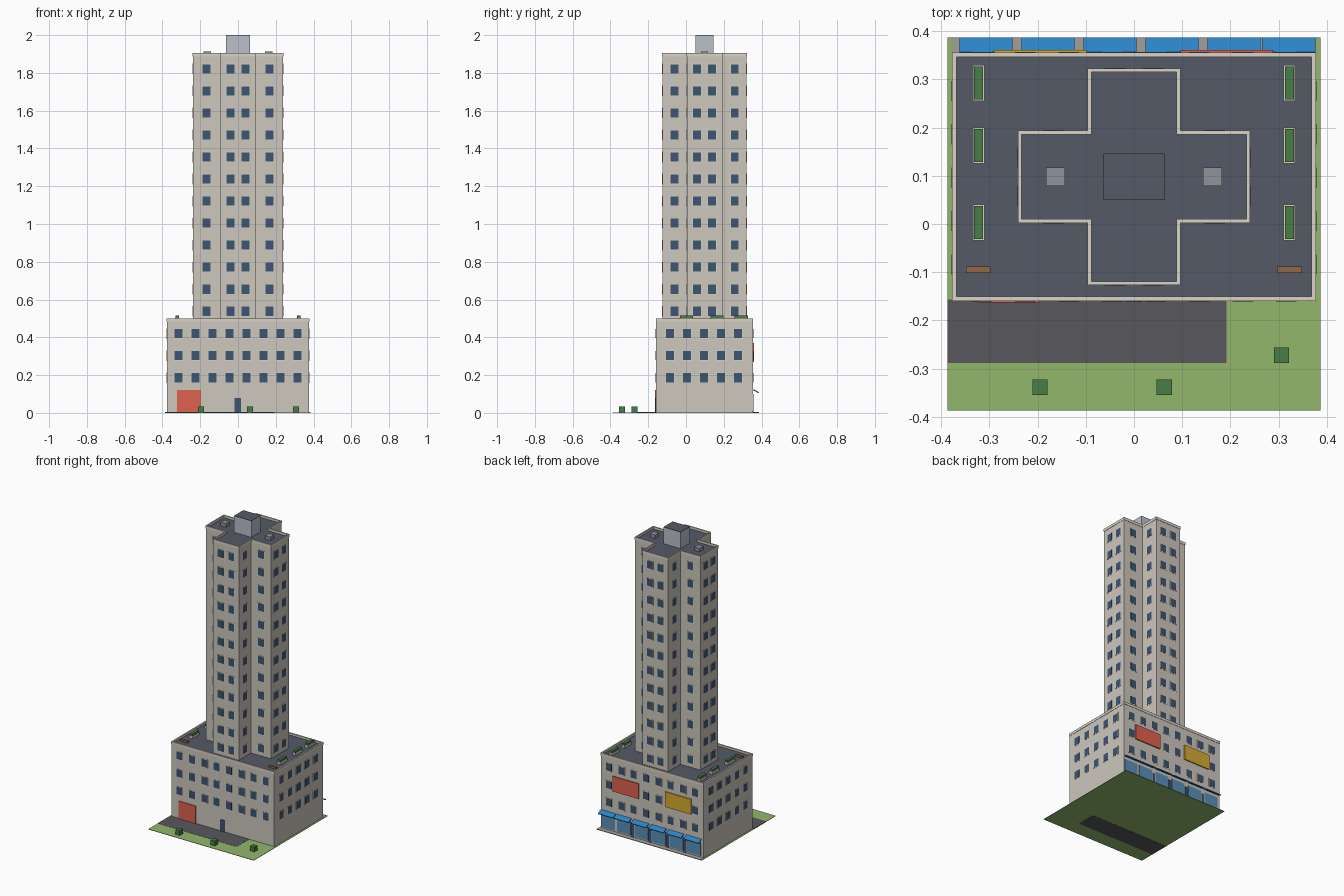
import bpy, bmesh, math
from mathutils import Matrix, Vector

if "Cube" in bpy.data.objects:
    bpy.data.objects.remove(bpy.data.objects["Cube"])

CY = 0.098        # centre of the building in y
FLOOR = 0.1167    # storey height


def mat(name, r, g, b):
    m = bpy.data.materials.new(name)
    m.diffuse_color = [(c / 255) ** 2.2 for c in (r, g, b)] + [1]
    m.use_nodes = True
    m.node_tree.nodes["Principled BSDF"].inputs["Base Color"].default_value = m.diffuse_color
    return m


WALL = mat("wall", 204, 198, 188)
TRIM = mat("trim", 218, 210, 198)
ROOF = mat("roof", 84, 90, 102)
PANE = mat("pane", 62, 86, 112)
GRASS = mat("grass", 146, 182, 108)
ROAD = mat("road", 88, 88, 94)
PAVE = mat("pavement", 160, 158, 154)
HEDGE = mat("hedge", 74, 124, 72)
RED = mat("red", 222, 98, 80)
YELLOW = mat("yellow", 214, 170, 52)
BLUE = mat("awning_blue", 46, 130, 196)
GLASS = mat("shop_glass", 92, 142, 184)
WOOD = mat("wood", 142, 104, 72)
METAL = mat("metal", 142, 146, 152)
HOUSE = mat("plant_room", 186, 192, 202)


def finish(name, bm, m):
    bmesh.ops.recalc_face_normals(bm, faces=bm.faces)
    me = bpy.data.meshes.new(name)
    bm.to_mesh(me)
    bm.free()
    me.materials.append(m)
    ob = bpy.data.objects.new(name, me)
    bpy.context.collection.objects.link(ob)
    return ob


def boxes(name, m, items, tilt=0):
    """items: (x0, x1, y0, y1, z0, z1); tilt rotates each about its own x axis"""
    bm = bmesh.new()
    for x0, x1, y0, y1, z0, z1 in items:
        c = Vector(((x0 + x1) / 2, (y0 + y1) / 2, (z0 + z1) / 2))
        M = (Matrix.Translation(c) @ Matrix.Rotation(tilt, 4, 'X')
             @ Matrix.Diagonal((x1 - x0, y1 - y0, z1 - z0, 1)))
        bmesh.ops.create_cube(bm, size=1, matrix=M)
    return finish(name, bm, m)


def prism(name, m, pts, z0, z1):
    bm = bmesh.new()
    f = bm.faces.new([bm.verts.new((x, y, z0)) for x, y in pts])
    r = bmesh.ops.extrude_face_region(bm, geom=[f])
    vs = [v for v in r["geom"] if isinstance(v, bmesh.types.BMVert)]
    bmesh.ops.translate(bm, verts=vs, vec=(0, 0, z1 - z0))
    return finish(name, bm, m)


def ring(name, m, outer, inner, z0, z1):
    bm = bmesh.new()
    loops = [[bm.verts.new((x, y, z)) for x, y in pts]
             for pts, z in ((outer, z0), (outer, z1), (inner, z1), (inner, z0))]
    n = len(outer)
    for k in range(4):
        a, b = loops[k], loops[(k + 1) % 4]
        for i in range(n):
            j = (i + 1) % n
            bm.faces.new((a[i], a[j], b[j], b[i]))
    return finish(name, bm, m)


def rect(d=0):
    x, y = 0.376 + d, 0.256 + d
    return [(-x, CY - y), (x, CY - y), (x, CY + y), (-x, CY + y)]


def cross(d=0):
    a, b, w = 0.239 + d, 0.223 + d, 0.094 + d
    p = [(a, -w), (a, w), (w, w), (w, b), (-w, b), (-w, w),
         (-a, w), (-a, -w), (-w, -w), (-w, -b), (w, -b), (w, -w)]
    return [(x, CY + y) for x, y in p]


# ground, road, rear pavement
G = 0.387
boxes("ground", GRASS, [(-G, G, -G, G, 0.0006, 0.003)])
boxes("road", ROAD, [(-G, 0.192, -0.288, -0.157, 0, 0.004)])
boxes("rear_pavement", PAVE, [(-0.378, 0.378, 0.353, G, 0.002, 0.004)])

# podium and tower with roofs and parapets
prism("podium", WALL, rect(), 0.002, 0.484)
prism("podium_roof", ROOF, rect(-0.004), 0.483, 0.487)
ring("podium_parapet", TRIM, rect(0.002), rect(-0.008), 0.483, 0.5)
prism("tower", WALL, cross(), 0.484, 1.888)
prism("tower_roof", ROOF, cross(-0.004), 1.886, 1.89)
ring("tower_parapet", TRIM, cross(0.002), cross(-0.006), 1.887, 1.905)

# plant room and vents on the tower roof
boxes("plant_room", HOUSE, [(-0.063, 0.063, CY - 0.048, CY + 0.048, 1.889, 1.998)])
boxes("plant_room_roof", ROOF, [(-0.063, 0.063, CY - 0.048, CY + 0.048, 1.998, 2.0)])
boxes("roof_vents", METAL, [(s * 0.163 - 0.0195, s * 0.163 + 0.0195, CY - 0.0195,
                             CY + 0.0195, 1.889, 1.913) for s in (-1, 1)])

# windows: list of (x, y, z, faces along x?)
wins = []
rows = [0.538 + FLOOR * i for i in range(12)]
for s in (-1, 1):
    for t in (-1, 1):
        for z in rows:
            wins += [(t * 0.04, CY + s * 0.223, z, False),    # arm ends
                     (s * 0.239, CY + t * 0.04, z, True),
                     (t * 0.1675, CY + s * 0.094, z, False),  # inner corners
                     (s * 0.094, CY + t * 0.16, z, True)]
    for z in [0.186 + FLOOR * i for i in range(3)]:
        wins += [((i - 3.5) * 0.0903, CY + s * 0.256, z, False) for i in range(8)]
        wins += [(s * 0.376, CY - 0.002 + (i - 2) * 0.09, z, True) for i in range(5)]


def window_boxes(w, h, t):
    out = []
    for x, y, z, along in wins:
        dx, dy = (t, w) if along else (w, t)
        out.append((x - dx, x + dx, y - dy, y + dy, z - h, z + h))
    return out


boxes("window_frames", TRIM, window_boxes(0.025, 0.028, 0.0015))
boxes("window_panes", PANE, window_boxes(0.021, 0.024, 0.0025))

# front doors
F, B = CY - 0.256, CY + 0.256
boxes("garage_door", RED, [(-0.322, -0.196, F - 0.005, F + 0.002, 0.002, 0.12)])
boxes("entrance_door", PANE, [(-0.018, 0.017, F - 0.004, F + 0.002, 0.002, 0.08)])

# rear shop fronts with sloped awnings
shops = [-0.307 + 0.1285 * i for i in range(5)] + [0.321]
boxes("shop_windows", GLASS, [(x - 0.05, x + 0.05, B - 0.002, B + 0.003, 0.012, 0.1)
                              for x in shops])
boxes("shop_doors", PANE, [(x + 0.054, x + 0.074, B - 0.002, B + 0.003, 0.003, 0.085)
                           for x in shops[:4]])
boxes("awnings", BLUE, [(x - 0.055, x + 0.055, B - 0.001, B + 0.033, 0.112, 0.118)
                        for x in shops], tilt=-math.radians(28))

# rear sign boards
boxes("red_board", RED, [(0.096, 0.288, B - 0.002, B + 0.007, 0.27, 0.37)])
boxes("yellow_board", YELLOW, [(-0.29, -0.098, B - 0.002, B + 0.007, 0.27, 0.37)])

# podium roof garden
trays, hedges = [], []
for s in (-1, 1):
    for y in (0.2925, 0.163, 0.003):
        x = s * 0.3225
        trays.append((x - 0.012, x + 0.012, y - 0.037, y + 0.037, 0.486, 0.503))
        hedges.append((x - 0.0095, x + 0.0095, y - 0.0345, y + 0.0345, 0.49, 0.516))
boxes("planter_trays", TRIM, trays)
boxes("planter_hedges", HEDGE, hedges)
boxes("benches", WOOD, [(s * 0.323 - 0.0255, s * 0.323 + 0.0255, -0.102, -0.088,
                         0.486, 0.499) for s in (-1, 1)])

# bushes on the lawn
boxes("bushes", HEDGE, [(x - 0.016, x + 0.016, y - 0.016, y + 0.016, 0.002, 0.035)
                        for x, y in ((-0.195, -0.339), (0.063, -0.339), (0.306, -0.272))])
